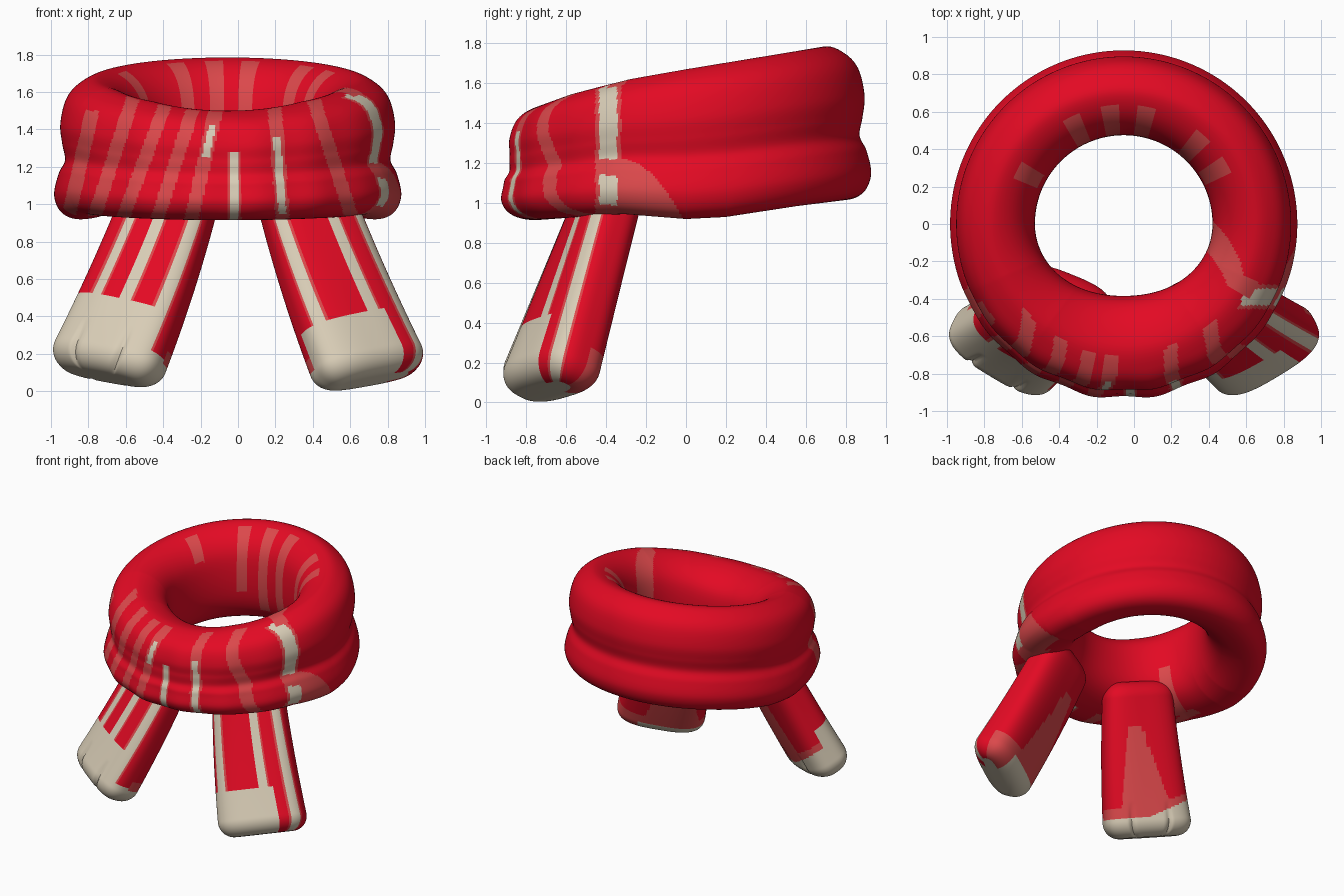
import bpy, bmesh, math
from mathutils import Vector

cube = bpy.data.objects.get("Cube")
if cube:
    bpy.data.objects.remove(cube, do_unlink=True)


def make_material(name, color):
    mat = bpy.data.materials.new(name)
    mat.use_nodes = True
    mat.diffuse_color = (*color, 1)
    mat.node_tree.nodes["Principled BSDF"].inputs["Base Color"].default_value = (*color, 1)
    return mat


MATERIALS = [make_material("scarf red", (0.77, 0.003, 0.017)),
             make_material("faded pink red", (0.71, 0.065, 0.07)),
             make_material("warm beige", (0.69, 0.61, 0.47))]
RED, PINK, BEIGE = range(3)


def finish(name, bm):
    bmesh.ops.recalc_face_normals(bm, faces=bm.faces[:])
    mesh = bpy.data.meshes.new(name)
    bm.to_mesh(mesh)
    bm.free()
    for mat in MATERIALS:
        mesh.materials.append(mat)
    obj = bpy.data.objects.new(name, mesh)
    bpy.context.collection.objects.link(obj)
    bpy.ops.object.select_all(action="DESELECT")
    obj.select_set(True)
    bpy.context.view_layer.objects.active = obj
    bpy.ops.object.shade_smooth_by_angle(angle=math.radians(50))


def bridge(bm, a, b, paint):
    n = len(a)
    for j in range(n):
        k = (j + 1) % n
        face = bm.faces.new((a[j], a[k], b[k], b[j]))
        face.material_index = paint(j)


def closed_spline(points, steps):
    # Catmull-Rom curve through a closed loop of points
    out, n = [], len(points)
    pts = [Vector(p) for p in points]
    for i in range(n):
        a, b, c, d = (pts[(i + k) % n] for k in (-1, 0, 1, 2))
        for j in range(steps):
            t = j / steps
            out.append(0.5 * (2 * b + (c - a) * t + (2 * a - 5 * b + 4 * c - d) * t ** 2
                              + (3 * b - a - 3 * c + d) * t ** 3))
    return out


def lerp_table(x, table):
    for (x0, y0), (x1, y1) in zip(table, table[1:]):
        if x <= x1:
            return y0 + (y1 - y0) * (x - x0) / (x1 - x0)
    return table[-1][1]


# Neck wrap: two stacked soft rolls, as (radius, height fraction)
SECTION = closed_spline([(0.55, 0.13), (0.66, 0.03), (0.8, 0), (0.89, 0.05), (0.928, 0.17),
                         (0.905, 0.32), (0.87, 0.42), (0.885, 0.54), (0.895, 0.68),
                         (0.865, 0.85), (0.8, 0.95), (0.7, 1), (0.58, 0.93),
                         (0.5, 0.78), (0.475, 0.55), (0.49, 0.3)], 8)
CENTER_X = -0.055
TOP = [(-1, 1.5), (-0.8, 1.55), (-0.4, 1.62), (0, 1.67), (1, 1.785)]
BOTTOM = [(-1, 0.915), (-0.4, 0.945), (0, 0.92), (0.25, 0.93), (0.7, 0.985), (1, 1.015)]

# Front stripes: x low down, sideways drift, top height, beige core from and to
FRONT_STRIPES = [(-0.88, 0.09, 1.5, 0, 0), (-0.73, 0.13, 1.6, 0, 0), (-0.57, 0.15, 1.6, 0, 0),
                 (-0.39, 0.13, 1.6, 0, 0), (-0.22, 0.09, 1.6, 1.25, 1.42),
                 (-0.02, 0, 1.28, 0.9, 1.28), (0.23, -0.03, 1.6, 0.95, 1.36),
                 (0.57, -0.13, 1.6, 0, 0)]
# Inner back stripes: angle, lowest height
BACK_STRIPES = [(153, 1.55), (116, 1.3), (97, 1.15), (79, 1.15), (48, 1.4), (30, 1.5)]


def wrap_color(p):
    x, y, z = p
    radius = math.hypot(x - CENTER_X, y)
    angle = math.degrees(math.atan2(y, x - CENTER_X))
    # Faded band flaring into the hole
    if z > 1.1 and radius < 0.78:
        low = -31 + 70 * max(0, 0.65 - radius)
        if low < angle < -23 + 110 * max(0, 0.7 - radius):
            return PINK
    if y > 0:
        hit = radius < 0.64 and any(abs(angle - a) < 4.5 and z > low for a, low in BACK_STRIPES)
        return PINK if hit else RED
    # Side stripe and the faded patch behind it
    if x > 0.5 and radius > 0.75:
        if abs(y + 0.39) < 0.045 and (z > 1.22 or 0.99 < z < 1.14):
            return BEIGE
        if abs(y + 0.39) < 0.065 or (-0.38 < y and z < 1.22 - 3 * (y + 0.33) ** 2):
            return PINK
    # Faint patch inside the lower front
    if z < 1.2 and radius < 0.75 and abs(angle + 153) < 5:
        return PINK
    if y < -0.2 and radius > 0.7:
        for x0, drift, top, core_low, core_high in FRONT_STRIPES:
            off = abs(x - x0 - drift * (z - 1.05) / 0.4)
            if z < top and off < 0.038:
                return BEIGE if core_low < z < core_high and off < 0.02 else PINK
    return RED


bm = bmesh.new()
loops = []
SEGMENTS = 480
for i in range(SEGMENTS):
    a = math.tau * i / SEGMENTS
    s, c = math.sin(a), math.cos(a)
    front = max(0, -s) ** 2
    low, high = lerp_table(s, BOTTOM), lerp_table(s, TOP)
    loop = []
    for r, t in SECTION:
        if r > 0.8:
            # The groove fades and soft ripples appear across the front
            r += front * (0.025 * math.exp(-((t - 0.42) / 0.12) ** 2)
                          + 0.06 * (r - 0.8) * math.sin(a * 17))
        r -= front * 0.09 * (0.925 - r) / 0.45
        loop.append(bm.verts.new((CENTER_X + r * c, r * s, low + t * (high - low))))
    loops.append(loop)
for i in range(SEGMENTS):
    a, b = loops[i], loops[(i + 1) % SEGMENTS]
    bridge(bm, a, b, lambda j: wrap_color((a[j].co + b[(j + 1) % len(a)].co) / 2))
finish("neck_wrap", bm)


# Hanging tails: soft slabs with striped fronts and beige ends
# u runs from the inner edge (-1) to the outer edge (1), v > 0 faces the front
def stripe_color(u, centers):
    off = min(abs(u - at) for at in centers)
    return BEIGE if off < 0.1 else PINK if off < 0.135 else RED


def left_color(u, v, s):
    if v > 0:
        if s > 0.72 and u < 0.42:
            return BEIGE
        return stripe_color(u, (-0.8, 0.2, 0.8))
    if s > 0.9:
        return BEIGE if u < 0.5 else PINK
    return PINK if s > 0.83 or (s > 0.27 and abs(u + 0.25) < 0.75 * s) else RED


def right_color(u, v, s):
    if v > 0:
        if s > 0.66 and (u > -0.88 or s > 0.86):
            return BEIGE
        return stripe_color(u, (0.45, -0.18, -0.8))
    if s > 0.88 - 0.1 * max(0, u):
        return BEIGE
    if s > 0.81 - 0.07 * max(0, u):
        return PINK
    return PINK if s > 0.3 and abs(u + 0.35 - 0.35 * s) < 0.72 * s else RED


def make_tail(name, side, end_z, color, creases):
    start, end = Vector((side * 0.335, -0.365, 1.1)), Vector((side * 0.73, -0.705, end_z))
    along = (end - start).normalized()
    bm = bmesh.new()
    rows, count, steps, rounding = [], 160, 120, 0.12
    length = (end - start).length
    for i in range(steps + 1):
        # Rows crowd toward both rounded ends, and the slab twists on its way down
        s = 0.5 - 0.5 * math.cos(math.pi * i / steps)
        wide = Vector((side * 0.86, 0.3 + 0.22 * s, 0.14))
        wide = (wide - along * wide.dot(along)).normalized()
        normal = wide.cross(along) * side
        d = max(0, 1 - min(s, 1 - s) * length / rounding)
        shrink = rounding * (1 - math.sqrt(max(0, 1 - d * d)))
        half_w = 0.255 + 0.075 * s - shrink
        half_t = 0.135 + 0.04 * s - shrink
        mid = start.lerp(end, s) - Vector((side * 0.07 * s * (1 - s), 0, 0))
        row = []
        for j in range(count):
            a = math.tau * j / count
            u, v = (math.copysign(abs(f) ** 0.68, f) for f in (math.cos(a), math.sin(a)))
            dent = sum(math.exp(-((u - at) / 0.05) ** 2) for at in creases)
            t = half_t * v * (1 - 0.8 * dent * max(0, s - 0.78))
            row.append((bm.verts.new(mid + wide * half_w * u + normal * t), u, v))
        rows.append((s, row))
    # Make sure the front side of the slab is the one that carries the stripes
    flip = -1 if normal.y > 0 else 1
    for (s0, a), (s1, b) in zip(rows, rows[1:]):
        bridge(bm, [p[0] for p in a], [p[0] for p in b],
               lambda j: color(a[j][1], flip * a[j][2] + 0.02, (s0 + s1) / 2))
    bm.faces.new([p[0] for p in rows[0][1]])
    bm.faces.new([p[0] for p in rows[-1][1]]).material_index = BEIGE
    finish(name, bm)


make_tail("left_tail", 1, 0.06, left_color, ())
make_tail("right_tail", -1, 0.08, right_color, (0.42, -0.45))
